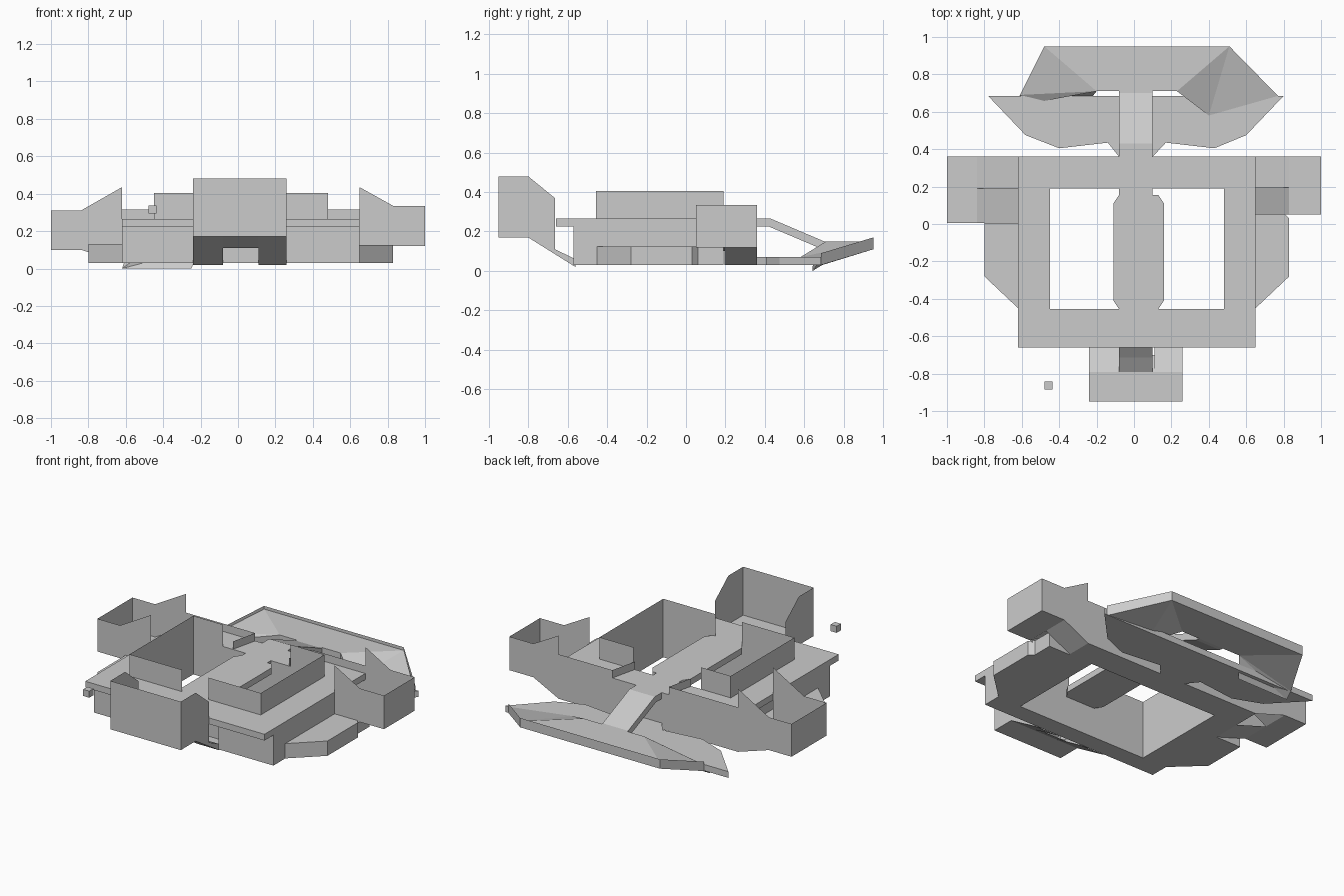
import bpy

if "Cube" in bpy.data.objects:
    bpy.data.objects.remove(bpy.data.objects["Cube"])


def mesh(name, verts, faces):
    me = bpy.data.meshes.new(name)
    me.from_pydata(verts, [], faces)
    me.update()
    ob = bpy.data.objects.new(name, me)
    bpy.context.collection.objects.link(ob)
    return ob


def wall(name, path, z0, z1):
    """Thin upright wall along a plan path."""
    n = len(path)
    v = [(x, y, z) for z in (z0, z1) for x, y in path]
    return mesh(name, v, [(i, i + 1, n + i + 1, n + i) for i in range(n - 1)])


def prism(name, outline, z0, z1):
    """Closed slab from a plan outline."""
    n = len(outline)
    v = [(x, y, z) for z in (z0, z1) for x, y in outline]
    f = [(i, (i + 1) % n, n + (i + 1) % n, n + i) for i in range(n)]
    return mesh(name, v, f + [tuple(range(n))[::-1], tuple(range(n, 2 * n))])


def sheet(name, *polys):
    """Loose flat polygons given by 3D corners."""
    v, f = [], []
    for p in polys:
        f.append(tuple(range(len(v), len(v) + len(p))))
        v += p
    return mesh(name, v, f)


def rect(x0, x1, y0, y1):
    return [(x0, y0), (x1, y0), (x1, y1), (x0, y1)]


def ring(name, outer, inner, levels):
    """Rectangular frame; one level is a sheet, two make a solid."""
    v = [(x, y, z) for z in levels for x, y in outer + inner]
    f = []
    for i in range(4):
        j = (i + 1) % 4
        for b in range(0, 8 * len(levels), 8):
            f.append((b + i, b + j, b + 4 + j, b + 4 + i))
        if len(levels) == 2:
            f += [(i, j, 8 + j, 8 + i), (4 + i, 4 + j, 12 + j, 12 + i)]
    return mesh(name, v, f)


L, R = -0.62, 0.65
hole = rect(-0.45, 0.48, -0.455, 0.19)

# Lower corridor and upper walkway around the open court
ring("lower_floor", rect(L, R, -0.57, 0.36), hole, [0.03])
ring("upper_walkway", rect(L, R, -0.66, 0.36), hole, [0.225, 0.265])
wall("court_lower_wall", hole + hole[:1], 0.03, 0.265)
wall("court_parapet_left", [(-0.08, -0.455), (-0.45, -0.455), (-0.45, 0.19), (-0.24, 0.19)], 0.265, 0.405)
wall("court_parapet_right", [(0.11, -0.455), (0.48, -0.455), (0.48, 0.19), (0.24, 0.19)], 0.265, 0.405)
wall("outer_wall_left", [(-0.24, -0.57), (L, -0.57), (L, 0.005)], 0.03, 0.225)
wall("outer_wall_right", [(0.26, -0.57), (R, -0.57), (R, 0.05)], 0.03, 0.225)
wall("outer_wall_front", [(-0.08, -0.57), (0.11, -0.57)], 0.03, 0.225)
wall("back_wall", [(L, 0.36), (R, 0.36)], 0.03, 0.225)
wall("back_parapet_left", [(L, 0.36), (-0.13, 0.36), (-0.17, 0.19)], 0.225, 0.315)
wall("back_parapet_right", [(R, 0.36), (0.27, 0.36), (0.23, 0.19)], 0.225, 0.315)

# Bridge across the court, with cut corners
prism("court_bridge", [(-0.08, -0.455), (0.13, -0.455), (0.16, -0.41), (0.16, 0.11), (0.13, 0.155),
                       (0.10, 0.155), (0.10, 0.19), (-0.08, 0.19), (-0.08, 0.155), (-0.11, 0.11),
                       (-0.11, -0.41)], 0.225, 0.265)

# Sloping bridge from walkway to rear deck
side = [(0.36, 0.225), (0.42, 0.225), (0.68, 0.115), (0.72, 0.11), (0.72, 0.15), (0.70, 0.15), (0.43, 0.265), (0.36, 0.265)]
n = len(side)
mesh("rear_bridge", [(x, y, z) for x in (-0.08, 0.10) for y, z in side],
     [(i, (i + 1) % n, n + (i + 1) % n, n + i) for i in range(n)] + [tuple(range(n)), tuple(range(n, 2 * n))])

# Front tower: three walls, landing and ramps
x0, x1 = -0.24, 0.26
prof = [(-0.95, 0.17), (-0.80, 0.17), (-0.665, 0.11), (-0.665, 0.37), (-0.80, 0.48), (-0.95, 0.48)]
sheet("front_tower_walls",
      [(x0, -0.95, 0.17), (x1, -0.95, 0.17), (x1, -0.95, 0.48), (x0, -0.95, 0.48)],
      *[[(x, y, z) for y, z in prof] for x in (x0, x1)])
sheet("front_tower_floor", [(x0, -0.95, 0.17), (x1, -0.95, 0.17), (x1, -0.79, 0.17), (x0, -0.79, 0.17)])
sheet("front_ramp_up", [(-0.08, -0.79, 0.17), (0.10, -0.79, 0.17), (0.10, -0.715, 0.22), (-0.08, -0.715, 0.22)],
      [(-0.08, -0.715, 0.22), (0.10, -0.715, 0.22), (0.10, -0.66, 0.265), (-0.08, -0.66, 0.265)])
for nm, a, b in (("left", x0, -0.08), ("right", 0.11, x1)):
    lo = [(-0.80, 0.17), (-0.56, 0.02), (-0.56, 0.06), (-0.79, 0.17)]
    mesh("front_ramp_down_" + nm, [(x, y, z) for x in (a, b) for y, z in lo],
         [(0, 1, 5, 4), (2, 3, 7, 6), (0, 1, 2, 3), (4, 5, 6, 7)])
sheet("front_ramp_underside", [(-0.08, -0.80, 0.17), (0.11, -0.80, 0.17), (0.11, -0.70, 0.11), (-0.08, -0.70, 0.11)])

# Low side platforms and side pods (wall x, mid x, outer x, front y, floor z, top z, up-ramp y range, down-ramp y range)
prism("side_platform_left", [(L, -0.45), (L, 0.005), (-0.80, 0.005), (-0.80, -0.28)], 0.03, 0.13)
prism("side_platform_right", [(R, -0.45), (0.83, -0.28), (0.83, 0.03), (0.80, 0.06), (0.80, 0.19), (R, 0.19)], 0.03, 0.125)
for nm, a, m, o, y0, zf, zt, up, dn in (
        ("left", L, -0.84, -1.0, 0.005, 0.10, 0.31, (0.19, 0.36), (0.005, 0.19)),
        ("right", R, 0.83, 1.0, 0.05, 0.12, 0.335, (0.05, 0.195), (0.195, 0.36))):
    pr = [(o, zf), (o, zt), (m, zt), (a, 0.435), (a, 0.03), (m, zf)]
    sheet("pod_walls_" + nm, [(o, y0, zf), (o, 0.36, zf), (o, 0.36, zt), (o, y0, zt)],
          *[[(x, y, z) for x, z in pr] for y in (y0, 0.36)])
    sheet("pod_floor_" + nm, [(o, y0, zf), (m, y0, zf), (m, 0.36, zf), (o, 0.36, zf)])
    for k, (p, q), ze in (("up", up, 0.225), ("down", dn, 0.03)):
        sheet("pod_ramp_%s_%s" % (k, nm), [(m, p, zf), (a, p, ze), (a, q, ze), (m, q, zf)])

# Rear ground plate
prism("rear_plate", [(-0.78, 0.685), (-0.58, 0.475), (-0.40, 0.405), (-0.14, 0.435), (-0.08, 0.36), (0.10, 0.36),
                     (0.17, 0.435), (0.43, 0.405), (0.60, 0.475), (0.80, 0.685)], 0.03, 0.07)

# Raised rear deck with corner slopes down to the plate
A, B, C, D = (-0.48, 0.95, 0.15), (0.51, 0.95, 0.15), (0.23, 0.71, 0.15), (-0.20, 0.71, 0.15)
E, F = (0.40, 0.58, 0.07), (0.77, 0.685, 0.07)
G, H = (-0.61, 0.69, 0.07), (-0.55, 0.645, 0.05)
deck = [A, B, C, D, E, F, G, H]
low = [(x, y, z - 0.04) for x, y, z in deck] + [(-0.25, 0.645, 0.0)]
low[7] = (-0.62, 0.64, 0.0)
top = [(3, 2, 1, 0), (2, 4, 1), (4, 5, 1), (3, 0, 6), (3, 6, 7)]
rim = [0, 1, 5, 4, 2, 3, 7, 6]
mesh("rear_deck", deck + low,
     top + [tuple(8 + i for i in f[::-1]) for f in top] + [(11, 15, 16)]
     + [(a, b, 8 + b, 8 + a) for a, b in zip(rim, rim[1:] + rim[:1])])
edge = [(-0.61, 0.69, 0.03), (-0.48, 0.95, 0.11), (0.51, 0.95, 0.11), (0.78, 0.685, 0.03)]
mesh("rear_deck_edge", edge + [(x, y, z + 0.06) for x, y, z in edge], [(i, i + 1, i + 5, i + 4) for i in range(3)])

# Small floating marker cube
prism("marker_cube", rect(-0.478, -0.435, -0.885, -0.842), 0.295, 0.337)
